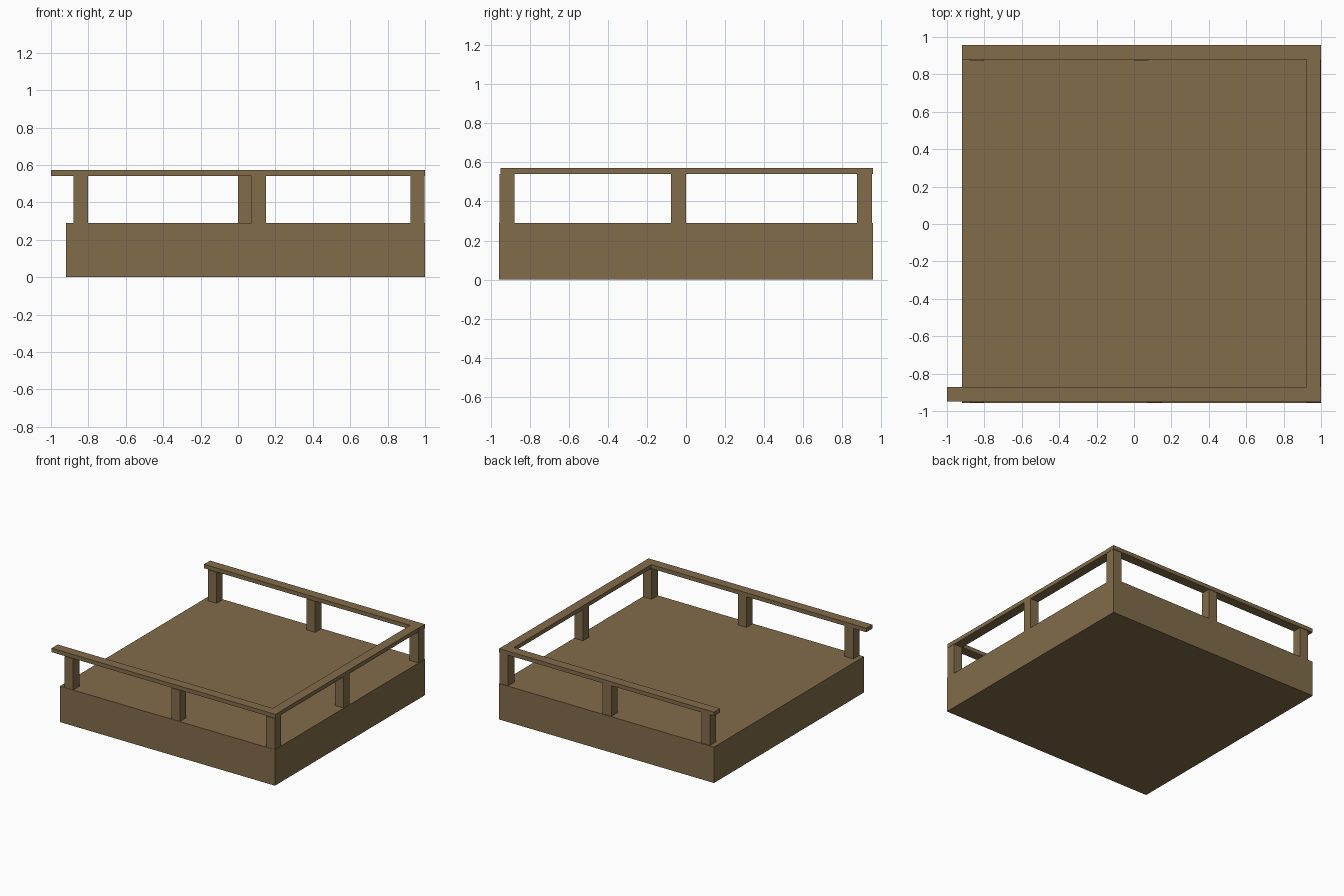
import bpy

if "Cube" in bpy.data.objects:
    bpy.data.objects.remove(bpy.data.objects["Cube"])

wood = bpy.data.materials.new("brown wood")
wood.diffuse_color = (0.223, 0.150, 0.069, 1)
wood.use_nodes = True
wood.node_tree.nodes["Principled BSDF"].inputs["Base Color"].default_value = wood.diffuse_color


def box(name, x, y, z):
    """Axis-aligned box from (min, max) ranges."""
    mid = [(r[0] + r[1]) / 2 for r in (x, y, z)]
    bpy.ops.mesh.primitive_cube_add(size=1, location=mid)
    ob = bpy.context.object
    ob.name = name
    ob.scale = [r[1] - r[0] for r in (x, y, z)]
    bpy.ops.object.transform_apply(location=False, rotation=False, scale=True)
    ob.data.materials.append(wood)
    return ob


DECK, RAIL, TOP, W = 0.29, 0.54, 0.572, 0.077

# Solid platform
box("platform", (-0.92, 1.0), (-0.957, 0.957), (0, DECK))

# Posts: lower corner of each square footprint
posts = {
    "front": [(-0.88, -0.955), (0.073, -0.955), (0.921, -0.955)],
    "back": [(-0.88, 0.875), (0.0, 0.875), (0.921, 0.875)],
    "side": [(0.921, -0.077)],
}
for row, spots in posts.items():
    for i, (x, y) in enumerate(spots):
        box(f"{row}_post_{i + 1}", (x, x + W), (y, y + W), (DECK, RAIL))

# Handrails on three sides, the left side stays open
box("front_rail", (-1.0, 1.0), (-0.949, -0.872), (RAIL, TOP))
box("back_rail", (-0.92, 1.0), (0.88, 0.957), (RAIL, TOP))
box("side_rail", (0.921, 0.998), (-0.872, 0.88), (RAIL, TOP))
